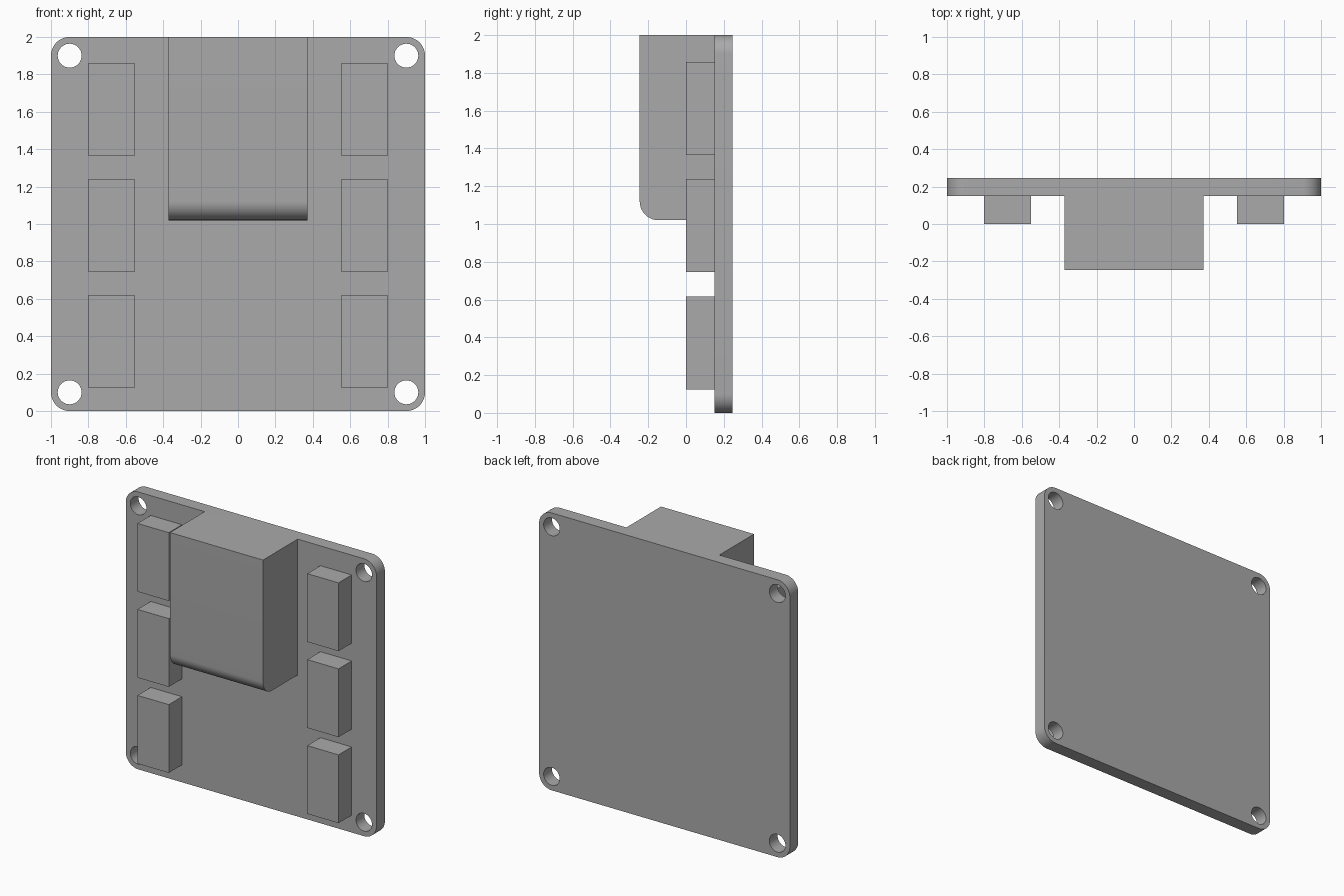
import bpy
import bmesh
from math import cos, sin, pi

cube = bpy.data.objects.get("Cube")
if cube:
    bpy.data.objects.remove(cube, do_unlink=True)

grey = bpy.data.materials.new("plain grey")
grey.use_nodes = True
colour = (0.4, 0.4, 0.4, 1)
grey.diffuse_color = colour
grey.node_tree.nodes["Principled BSDF"].inputs["Base Color"].default_value = colour

FRONT, FACE, BACK = -0.245, 0.15, 0.245   # depths: housing front, plate front, plate back


def arc(cx, cz, radius, start, sweep, steps):
    return [(cx + radius * cos(start + sweep * i / steps),
             cz + radius * sin(start + sweep * i / steps)) for i in range(steps + 1)]


def extrude(name, loops, place, vector):
    """Fill the outline (later loops are holes) and extrude it into a solid."""
    bm = bmesh.new()
    edges = []
    for loop in loops:
        verts = [bm.verts.new(place(a, b)) for a, b in loop]
        edges += [bm.edges.new((v, verts[i - 1])) for i, v in enumerate(verts)]
    if len(loops) == 1:
        bm.faces.new(verts)
    else:
        bmesh.ops.triangle_fill(bm, use_beauty=True, edges=edges)
    region = bmesh.ops.extrude_face_region(bm, geom=bm.faces[:], use_keep_orig=True)
    moved = [g for g in region["geom"] if isinstance(g, bmesh.types.BMVert)]
    bmesh.ops.translate(bm, verts=moved, vec=vector)
    bmesh.ops.recalc_face_normals(bm, faces=bm.faces[:])
    mesh = bpy.data.meshes.new(name)
    bm.to_mesh(mesh)
    bm.free()
    mesh.materials.append(grey)
    obj = bpy.data.objects.new(name, mesh)
    bpy.context.collection.objects.link(obj)
    bpy.ops.object.select_all(action="DESELECT")
    obj.select_set(True)
    bpy.context.view_layer.objects.active = obj
    bpy.ops.object.shade_smooth_by_angle(angle=pi / 6)


# Back plate with rounded corners and four mounting holes
outline, holes = [], []
for i, (sx, sz) in enumerate([(1, 1), (-1, 1), (-1, -1), (1, -1)]):
    cx, cz = 0.9 * sx, 1 + 0.9 * sz
    outline += arc(cx, cz, 0.1, i * pi / 2, pi / 2, 12)
    holes.append(arc(cx, cz, 0.064, 0, 2 * pi, 40)[:-1])
extrude("back_plate", [outline] + holes, lambda x, z: (x, FACE, z), (0, BACK - FACE, 0))

# Central housing, rounded along its lower front edge
half, bottom, radius = 0.371, 1.02, 0.1
profile = [(FACE, bottom), (FACE, 2), (FRONT, 2)]
profile += arc(FRONT + radius, bottom + radius, radius, pi, pi / 2, 16)
extrude("central_housing", [profile], lambda y, z: (-half, y, z), (2 * half, 0, 0))

# Three blocks down each side
for side, x in (("right", -0.802), ("left", 0.552)):
    for row, z in (("lower", 0.125), ("middle", 0.745), ("upper", 1.365)):
        block = [(x, z), (x + 0.25, z), (x + 0.25, z + 0.492), (x, z + 0.492)]
        extrude(f"{row}_{side}_block", [block], lambda a, b: (a, 0, b), (0, FACE, 0))
